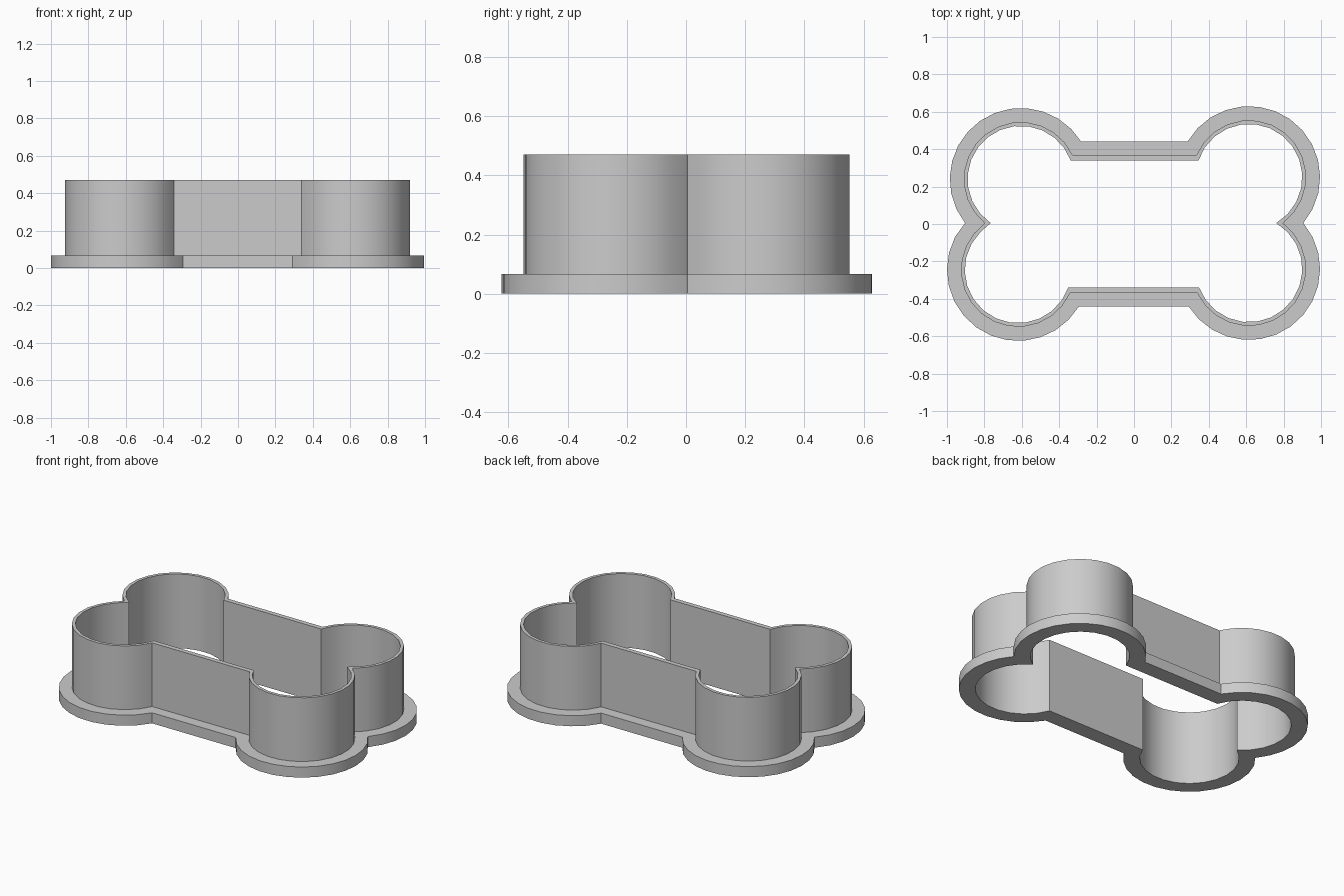
import bpy
import bmesh
import math

default = bpy.data.objects.get("Cube")
if default:
    bpy.data.objects.remove(default, do_unlink=True)

# Plain grey plastic
grey = bpy.data.materials.new("grey plastic")
grey.use_nodes = True
colour = (0.6, 0.6, 0.6, 1)
grey.diffuse_color = colour
grey.node_tree.nodes["Principled BSDF"].inputs["Base Color"].default_value = colour

NOTCH_Y = 0.005
STEPS = 14
# Lobe centres in counterclockwise order
LOBES = [(0.615, -0.24), (0.615, 0.25), (-0.605, 0.24), (-0.62, -0.245)]


def bone_outline(radius, waist):
    """Four lobes meeting in end notches, joined by straight waists."""
    points = []
    for i, (cx, cy) in enumerate(LOBES):
        sx, sy = math.copysign(1, cx), math.copysign(1, cy)
        notch = math.asin((NOTCH_Y * sy - abs(cy)) / radius)
        end = math.pi - math.asin((waist - abs(cy)) / radius)
        arc = []
        for k in range(STEPS + 1):
            a = notch + (end - notch) * k / STEPS
            arc.append((cx + sx * radius * math.cos(a), cy + sy * radius * math.sin(a)))
        # Odd lobes start at the notch they share with the lobe before
        points += arc[1:] if i % 2 else arc[::-1]
    return points


inner = bone_outline(0.285, 0.34)
wall = bone_outline(0.305, 0.37)
flange = bone_outline(0.38, 0.44)

# Cross-section around the ring: flange, outer wall, rim, inner wall
BASE, TOP = 0.067, 0.47
section = [(inner, 0), (flange, 0), (flange, BASE), (wall, BASE), (wall, TOP), (inner, TOP)]

bm = bmesh.new()
rings = [[bm.verts.new((x, y, z)) for x, y in outline] for outline, z in section]
count = len(inner)
for r, ring in enumerate(rings):
    following = rings[(r + 1) % len(rings)]
    for i in range(count):
        j = (i + 1) % count
        bm.faces.new((ring[i], ring[j], following[j], following[i]))
bmesh.ops.recalc_face_normals(bm, faces=bm.faces)

mesh = bpy.data.meshes.new("bone_cutter")
bm.to_mesh(mesh)
bm.free()
mesh.materials.append(grey)
cutter = bpy.data.objects.new("bone_cutter", mesh)
bpy.context.collection.objects.link(cutter)

# Smooth lobes with sharp rims and notches
bpy.ops.object.select_all(action="DESELECT")
cutter.select_set(True)
bpy.context.view_layer.objects.active = cutter
bpy.ops.object.shade_smooth_by_angle(angle=math.radians(30))
